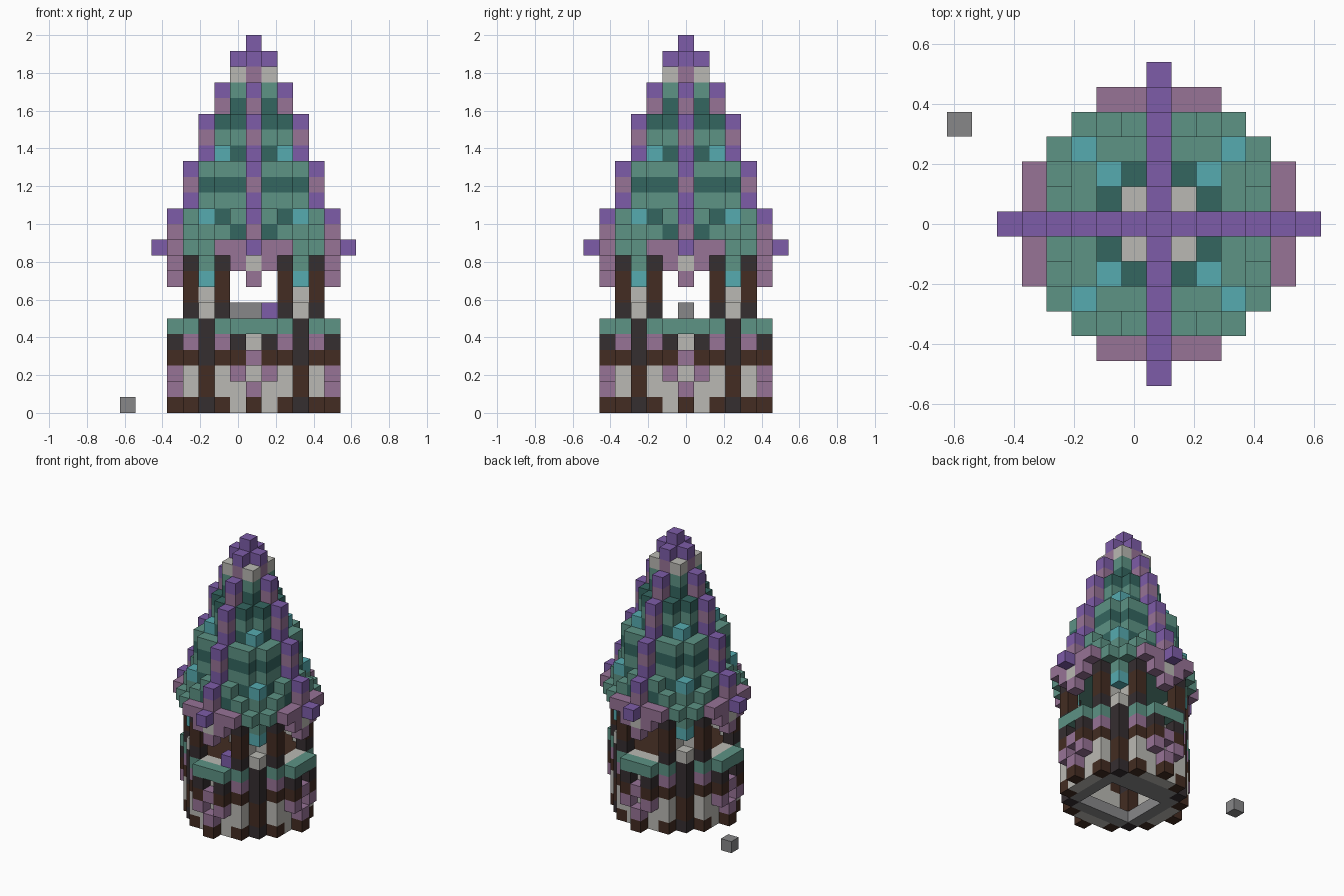
import bpy, bmesh
from mathutils import Vector

cube = bpy.data.objects.get("Cube")
if cube:
    bpy.data.objects.remove(cube)

U = 1 / 12                     # block size
AXIS = Vector((U, 0, 0))       # tower axis

# Palette, 8-bit values converted to linear
PALETTE = {
    "purple": "7d5ca8", "mauve": "977396", "teal": "5d9385", "deep_teal": "346660",
    "cyan": "56abb0", "plaster": "bab9b3", "charcoal": "352e30", "brown": "432c22",
    "stone": "878789", "orange": "c86e28",
}


def linear(c):
    return c / 12.92 if c <= 0.04045 else ((c + 0.055) / 1.055) ** 2.4


MATS = {}
for name, code in PALETTE.items():
    rgb = [linear(b / 255) for b in bytes.fromhex(code)] + [1]
    m = bpy.data.materials.new(name)
    m.use_nodes = True
    m.diffuse_color = rgb
    m.node_tree.nodes["Principled BSDF"].inputs["Base Color"].default_value = rgb
    MATS[name] = m

blocks = {}                    # cell -> (part, colour)


def put(part, colour, i, j, k):
    blocks[i, j, k] = (part, colour)


def ring(part, colour, a, b, *levels):
    """Repeat a block over all mirrored and swapped positions round the axis."""
    for k in levels:
        for i, j in ((a, b), (b, a)):
            for s in (1, -1):
                for t in (1, -1):
                    put(part, colour, i * s, j * t, k)


def octagon(reach, total):
    return [(a, b) for a in range(reach + 1) for b in range(a + 1) if a + b <= total]


# Lower storey: plaster walls, corner posts, beams
for k in range(6):
    for b in (0, 1):
        ring("lower_wall", "plaster", 4, b, k)
ring("lower_wall", "plaster", 4, 2, 1, 2)
ring("lower_beam", "brown", 4, 2, 0, 3)
ring("lower_beam", "brown", 5, 1, 3)
ring("lower_beam", "brown", 5, 0, 0)
ring("corner_post", "charcoal", 3, 3, 0, 3, 4, 5)
ring("corner_post", "brown", 3, 3, 1, 2)
ring("awning_bracket", "charcoal", 5, 1, 4)
ring("wall_ornament", "mauve", 5, 0, 1, 3)
ring("wall_ornament", "mauve", 5, 1, 2)
ring("wall_ornament", "mauve", 4, 2, 4)
for a, b in ((5, 0), (5, 1), (4, 2)):
    ring("awning", "teal", a, b, 5)

# Floors
for a, b in octagon(3, 5):
    ring("ground_floor", "stone", a, b, 0)
    ring("upper_floor", "brown", a, b, 5)
for i in range(-2, 3):
    for j in range(-2, 2):
        del blocks[i, j, 0]
put("fire", "orange", -1, 2, 1)

# Upper storey: window posts and corner fillings
ring("window_post", "charcoal", 4, 2, 6, 9)
ring("window_post", "brown", 4, 2, 7, 8)
ring("corner_infill", "plaster", 3, 3, 6)
ring("corner_infill", "plaster", 3, 2, 7)
ring("corner_bracket", "cyan", 3, 3, 8)
ring("corner_bracket", "teal", 3, 3, 9)
ring("eave_pendant", "mauve", 5, 1, 9)
ring("eave_pendant", "plaster", 5, 0, 9)
ring("eave_pendant", "mauve", 5, 0, 8)
put("table", "stone", -1, 0, 6)
put("table", "stone", 0, 0, 6)
put("window_flower", "purple", 1, -4, 6)

# Roof tiers: level -> (reach, largest sum, colour)
TIERS = {
    10: (5, 7, "teal"), 11: (4, 6, "teal"), 12: (4, 6, "teal"),
    13: (3, 5, "teal"), 14: (3, 5, "deep_teal"), 15: (3, 5, "teal"),
    16: (2, 4, "deep_teal"), 17: (2, 3, "teal"), 18: (2, 3, "deep_teal"),
    19: (1, 2, "deep_teal"), 20: (1, 2, "teal"), 21: (1, 2, "plaster"),
}
for k, (reach, total, colour) in TIERS.items():
    for a, b in octagon(reach, total):
        if (a, b, k) != (4, 2, 12):
            ring("roof", colour, a, b, k)
for b in (0, 1, 2):
    ring("eave", "mauve", 5, b, 10)
ring("roof_accent", "deep_teal", 4, 1, 11)
ring("roof_accent", "deep_teal", 3, 2, 12)
ring("roof_accent", "cyan", 3, 3, 12)
ring("roof_accent", "cyan", 2, 2, 16)

# Roof ridges: stepped fins on the four sides, rising to the tip
REACH = [6, 5, 5, 4, 4, 4, 3, 3, 3, 2, 2, 1, 1, 0]
for n, reach in enumerate(REACH):
    colour = "mauve" if n in (1, 4, 7, 9, 11) else "purple"
    for a in range(max(reach - 1, 0), reach + 1):
        ring("roof_ridge", colour, a, 0, n + 10)

# Loose block beside the tower
put("loose_stone", "stone", -8, 4, 0)

# Mesh each part from its exposed block faces
SIDES = [Vector(s) for s in ((1, 0, 0), (-1, 0, 0), (0, 1, 0),
                             (0, -1, 0), (0, 0, 1), (0, 0, -1))]
for part in sorted({p for p, c in blocks.values()}):
    cells = [(cell, c) for cell, (p, c) in blocks.items() if p == part]
    colours = sorted({c for cell, c in cells})
    bm = bmesh.new()
    for cell, c in cells:
        centre = Vector(cell) + Vector((0, 0, 0.5))
        for n in SIDES:
            if tuple(int(v) for v in Vector(cell) + n) in blocks:
                continue
            u = Vector((n.y, n.z, n.x))
            v = n.cross(u)
            corners = [centre + (n + u * s + v * t) / 2
                       for s, t in ((-1, -1), (1, -1), (1, 1), (-1, 1))]
            face = bm.faces.new([bm.verts.new(p * U + AXIS) for p in corners])
            face.material_index = colours.index(c)
    bmesh.ops.remove_doubles(bm, verts=bm.verts, dist=0.001)
    mesh = bpy.data.meshes.new(part)
    for c in colours:
        mesh.materials.append(MATS[c])
    bm.to_mesh(mesh)
    bm.free()
    bpy.context.collection.objects.link(bpy.data.objects.new(part, mesh))
